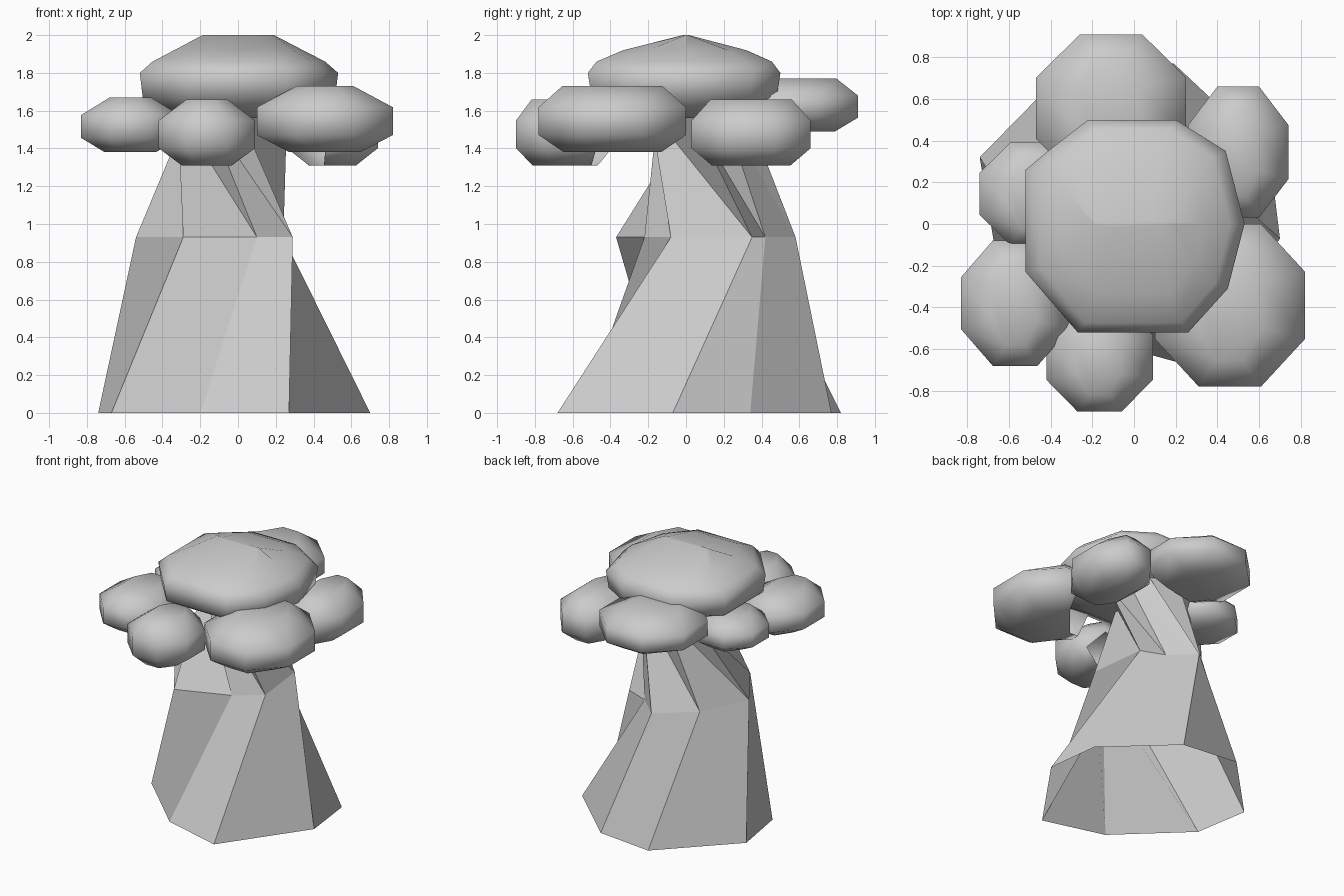
import bpy, bmesh, math
from mathutils import Vector

if "Cube" in bpy.data.objects:
    bpy.data.objects.remove(bpy.data.objects["Cube"], do_unlink=True)

grey = bpy.data.materials.new("plain grey")
grey.use_nodes = True
grey.diffuse_color = (0.6, 0.6, 0.6, 1)
grey.node_tree.nodes["Principled BSDF"].inputs["Base Color"].default_value = (0.6, 0.6, 0.6, 1)


def loft(name, rings, closed=False, smooth=False, creased=False, cut=None):
    """Skin a stack of equal rings; optionally close the ends and cut by a plane."""
    bm = bmesh.new()
    loops = [[bm.verts.new(p) for p in ring] for ring in rings]
    n = len(loops[0])
    for low, high in zip(loops, loops[1:]):
        for i in range(n):
            j = (i + 1) % n
            if creased:
                bm.faces.new((low[i], low[j], high[i]))
                bm.faces.new((low[j], high[j], high[i]))
            else:
                bm.faces.new((low[i], low[j], high[j], high[i]))
    if closed:
        bm.faces.new(loops[0][::-1])
        bm.faces.new(loops[-1])
    if cut:
        bmesh.ops.bisect_plane(bm, geom=bm.verts[:] + bm.edges[:] + bm.faces[:],
                               plane_co=cut[0], plane_no=cut[1], clear_inner=True)
    for f in bm.faces:
        f.smooth = smooth
    mesh = bpy.data.meshes.new(name)
    bm.to_mesh(mesh)
    bm.free()
    mesh.materials.append(grey)
    obj = bpy.data.objects.new(name, mesh)
    bpy.context.collection.objects.link(obj)


# Twisted, open-ended trunk: flared lower part and a neck twisting back
def ring_at(points, z):
    return [(x, y, z) for x, y in points]


base = ring_at([(.27, -.68), (.70, -.07), (.65, .34), (.19, .77),
                (-.25, .82), (-.74, .32), (-.67, -.10), (-.20, -.55)], 0)
waist = ring_at([(.29, -.08), (.24, .35), (.06, .42), (-.11, .58),
                 (-.37, .36), (-.54, 0), (-.29, -.37), (.10, -.22)], .93)
top = ring_at([(0, -.19), (.26, .02), (.25, .20), (.15, .32),
               (-.08, .38), (-.26, .30), (-.32, .05), (-.17, -.15)], 1.6)
loft("trunk_base", [base, waist])
loft("trunk_neck", [waist, top], creased=True)

# Large crown on top, drawn in to a short ridge
outline = [(.26, -.52), (.45, -.31), (.53, 0), (.44, .35), (.20, .50),
           (-.22, .50), (-.40, .36), (-.52, .26), (-.52, -.23), (-.27, -.52)]
levels = [(1.56, .6, .6), (1.67, .97, .96), (1.80, 1, 1),
          (1.86, .87, .91), (1.92, .65, .64), (2.0, .36, .03)]
loft("crown", [[(x * sx, y * sy, z) for x, y in outline] for z, sx, sy in levels],
     closed=True, smooth=True)


# Flattened eight-sided foliage clumps, hollow underneath towards the trunk
def clump(name, x0, x1, y0, y1, z0, z1):
    c = Vector(((x0 + x1) / 2, (y0 + y1) / 2, (z0 + z1) / 2))
    edge = math.cos(math.pi / 8)
    rx, ry = (x1 - x0) / 2 / edge, (y1 - y0) / 2 / edge
    rings = []
    for h, sx, sy in ((0, .52, .66), (.26, 1, 1), (.68, 1, 1), (1, .42, .68)):
        rings.append([(c.x + rx * sx * math.cos(a), c.y + ry * sy * math.sin(a), z0 + h * (z1 - z0))
                      for a in (math.pi * (i + .5) / 4 for i in range(8))])
    out = Vector((c.x, c.y, 0)).normalized()
    loft(name, rings, closed=True, smooth=True,
         cut=(c - out * .26, (out + Vector((0, 0, .6))).normalized()))


clump("front_clump", -.42, .09, -.90, -.38, 1.31, 1.66)
clump("front_right_clump", -.83, -.31, -.68, -.08, 1.38, 1.67)
clump("front_left_clump", .10, .82, -.78, 0, 1.38, 1.73)
clump("back_left_clump", .26, .74, .03, .66, 1.31, 1.66)
clump("back_clump", -.47, .25, .20, .91, 1.49, 1.77)
clump("right_clump", -.74, -.24, -.10, .39, 1.42, 1.66)
